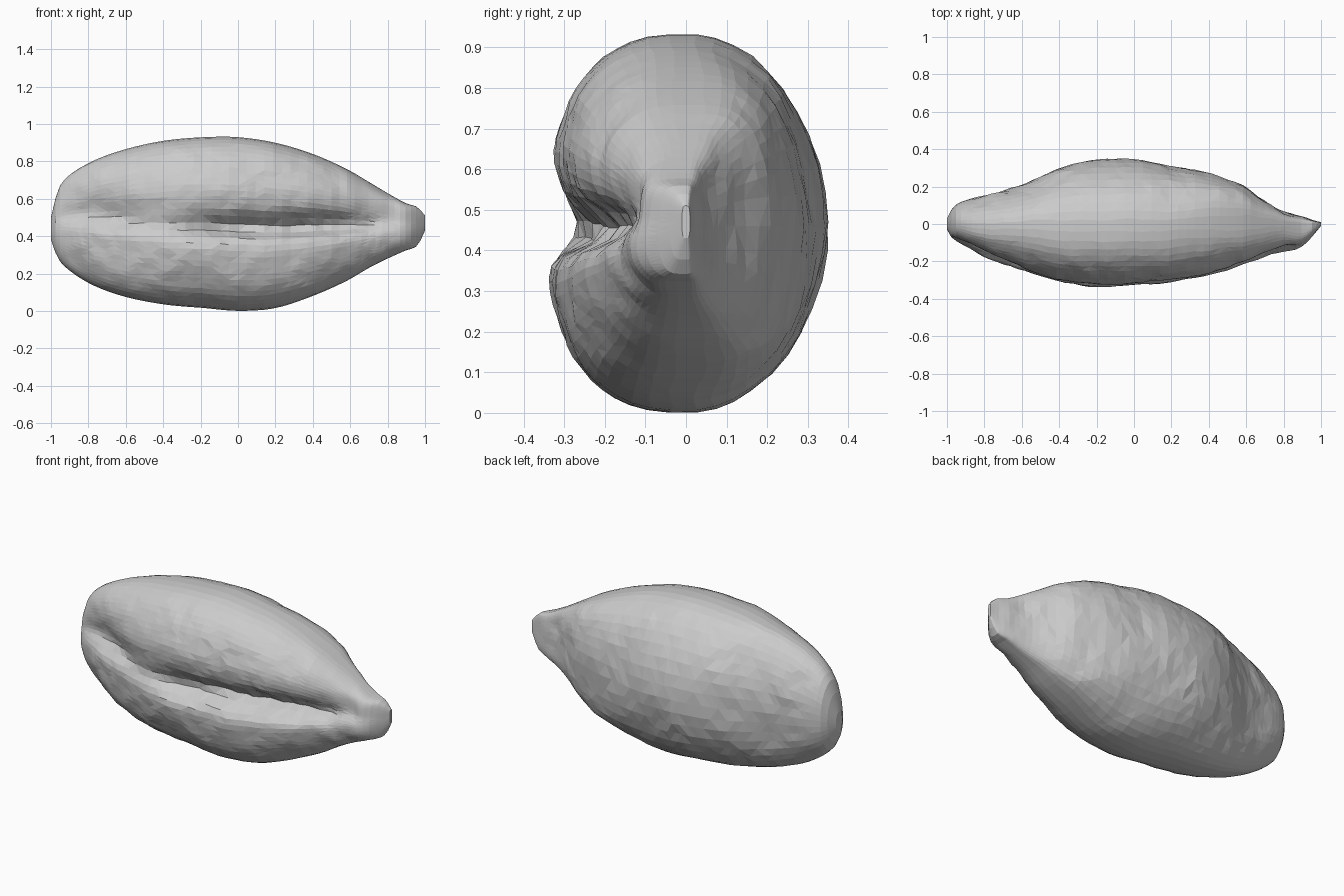
import bpy, bmesh, math, random
from mathutils import noise, Vector

if "Cube" in bpy.data.objects:
    bpy.data.objects.remove(bpy.data.objects["Cube"])

random.seed(4)

# Outline stations along the shell: x, bottom z, top z, front y, back y
STATIONS = [
    (-1.00, 0.38, 0.50, -0.03, 0.03), (-0.98, 0.32, 0.59, -0.07, 0.07),
    (-0.94, 0.25, 0.69, -0.10, 0.11), (-0.80, 0.15, 0.79, -0.175, 0.15),
    (-0.62, 0.08, 0.86, -0.25, 0.20), (-0.40, 0.035, 0.91, -0.32, 0.30),
    (-0.18, 0.015, 0.93, -0.345, 0.345), (0.00, 0.00, 0.93, -0.34, 0.34),
    (0.20, 0.015, 0.90, -0.325, 0.315), (0.40, 0.08, 0.84, -0.285, 0.27),
    (0.58, 0.16, 0.76, -0.235, 0.20), (0.70, 0.23, 0.69, -0.19, 0.12),
    (0.80, 0.28, 0.63, -0.155, 0.06), (0.90, 0.325, 0.575, -0.12, 0.04),
    (0.96, 0.35, 0.555, -0.06, 0.02), (1.00, 0.43, 0.51, -0.01, 0.01),
]
# Slit on the front: x, height, wide dent depth, narrow slit depth
GROOVE = [
    (-1.00, 0.51, 0.00, 0.00), (-0.85, 0.51, 0.04, 0.01),
    (-0.65, 0.50, 0.055, 0.02), (-0.42, 0.46, 0.04, 0.005),
    (-0.20, 0.44, 0.06, 0.04), (0.10, 0.44, 0.075, 0.08),
    (0.40, 0.445, 0.065, 0.07), (0.65, 0.46, 0.045, 0.04),
    (0.85, 0.485, 0.015, 0.01), (1.00, 0.48, 0.00, 0.00),
]


def sample(table, x):
    """Smooth interpolation of a table by its first column."""
    i = max(k for k in range(len(table) - 1) if table[k][0] <= x + 1e-9)
    a, b = table[i], table[i + 1]
    p, n = table[max(i - 1, 0)], table[min(i + 2, len(table) - 1)]
    h = b[0] - a[0]
    t = (x - a[0]) / h
    out = []
    for c in range(1, len(a)):
        m0 = (b[c] - p[c]) / (b[0] - p[0]) * h
        m1 = (n[c] - a[c]) / (n[0] - a[0]) * h
        out.append((2*t**3 - 3*t*t + 1) * a[c] + (t**3 - 2*t*t + t) * m0
                   + (3*t*t - 2*t**3) * b[c] + (t**3 - t*t) * m1)
    return out


def spow(v, e):
    return math.copysign(abs(v) ** e, v)


def ramp(x, lo, hi):
    return min(1, max(0, (x - lo) / (hi - lo)))


RINGS, SIDES = 52, 56
bm = bmesh.new()
rings = []
for i in range(RINGS + 1):
    s = -1 + 2 * i / RINGS
    x = 0.6 * s + 0.4 * math.sin(s * math.pi / 2)   # closer rings near the ends
    z0, z1, yf, yb = sample(STATIONS, x)
    zg, wide, slit = sample(GROOVE, x)
    slit *= random.uniform(0.75, 1.2)               # ragged slit
    zc, hz = (z0 + z1) / 2, (z1 - z0) / 2
    flat = 1 - 0.5 * ramp(x, 0.2, 0.6)              # flattened back of the tip
    full = 0.78 - 0.3 * ramp(x, 0.8, 0.92)          # squared front of the tip
    ring = []
    for j in range(SIDES):
        u = 2 * math.pi * j / SIDES
        a = u - 0.42 * math.sin(u)                  # points gather at the slit
        c, sn = math.cos(a), math.sin(a)
        if c > 0:                                   # front half, fuller
            y, z = yf * spow(c, full), zc + hz * spow(sn, 0.88)
            d = z - zg
            y += wide * math.exp(-(d / (0.12 if d > 0 else 0.06)) ** 2)
            y += slit * math.exp(-(d / (0.065 if d > 0 else 0.03)) ** 2)
        else:
            y, z = yb * spow(-c, flat), zc + hz * spow(sn, (1 + flat) / 2)
        p = Vector((x, y, z))
        k = 0.012 * min(1, (1 - abs(x)) * 6)        # gentle worn unevenness
        y += k * (noise.noise(p * 4.5) + 0.7 * noise.noise(p * 13))
        z += 0.4 * k * noise.noise(p * 12 + Vector((5, 5, 5))) * abs(c)
        ring.append(bm.verts.new((x, y, z)))
    rings.append(ring)

# Skin of triangles with mixed diagonals, then close both ends
for r, q in zip(rings, rings[1:]):
    for j in range(SIDES):
        k = (j + 1) % SIDES
        if random.random() < 0.5:
            bm.faces.new((r[j], r[k], q[j]))
            bm.faces.new((r[k], q[k], q[j]))
        else:
            bm.faces.new((r[j], r[k], q[k]))
            bm.faces.new((r[j], q[k], q[j]))
bm.faces.new(rings[0])
bm.faces.new(rings[-1])
bmesh.ops.recalc_face_normals(bm, faces=bm.faces)

mesh = bpy.data.meshes.new("shell_body")
bm.to_mesh(mesh)
bm.free()
bpy.context.collection.objects.link(bpy.data.objects.new("shell_body", mesh))
